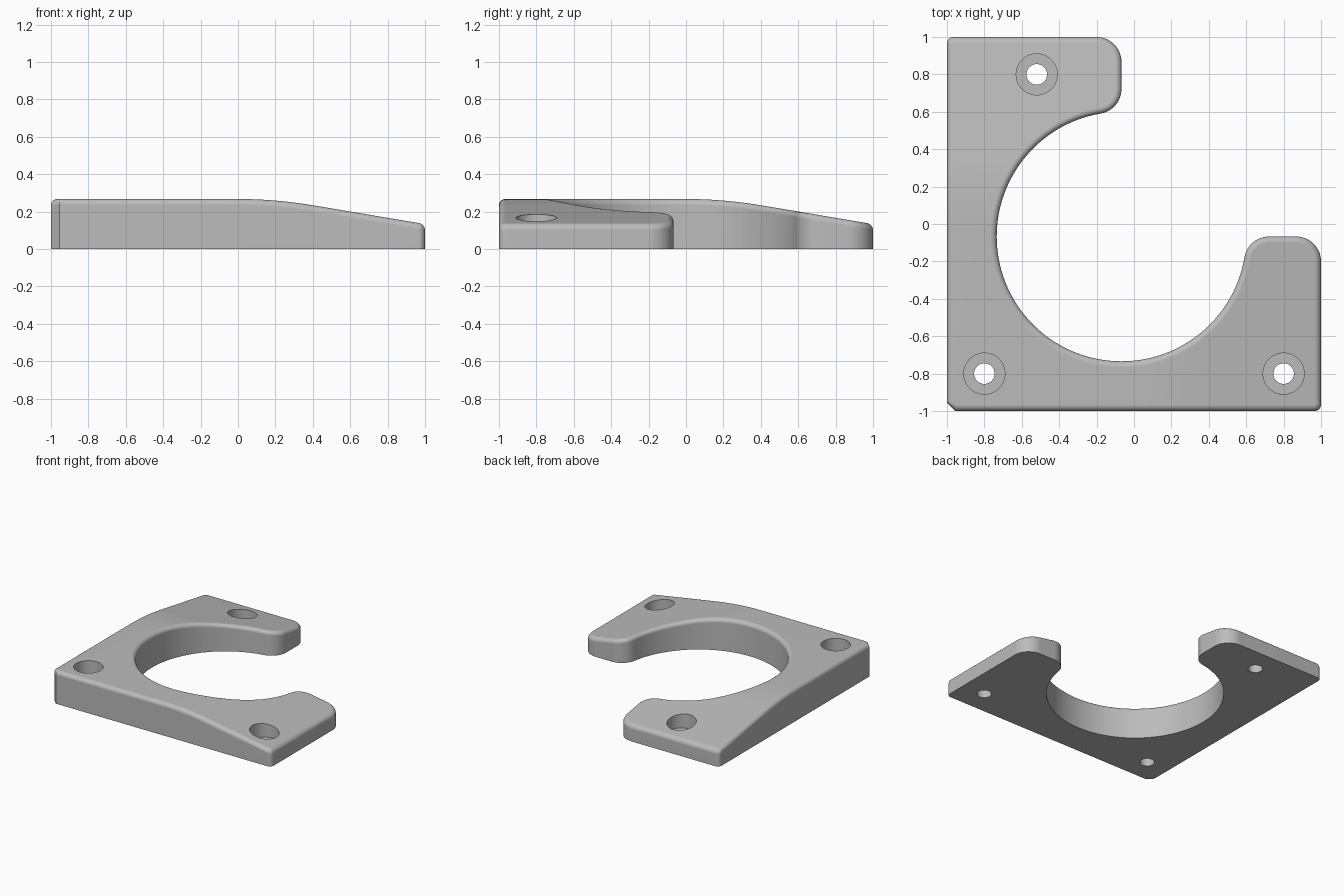
import bpy
import bmesh
from math import sin, cos, pi, atan2, hypot, sqrt, radians
from mathutils import Vector

cube = bpy.data.objects.get("Cube")
if cube:
    bpy.data.objects.remove(cube, do_unlink=True)

HEIGHT = 0.267      # thick corner
FILLET = 0.033      # rounded top edge
CENTRE = -0.067     # centre of the round cutout, and where both arms end
RADIUS = 0.667      # round cutout
TIP = 0.133         # rounding of the arm tips
CORNER = 0.035      # rounding of the outer corners
CHAMFER = 0.045
BLEND = 0.4         # length of the curve between flat top and slope
SLOPE = (HEIGHT - 0.133) / (1 - BLEND / 2)

grey = bpy.data.materials.new("plain grey")
grey.use_nodes = True
colour = (0.5, 0.5, 0.5, 1)
grey.diffuse_color = colour
grey.node_tree.nodes["Principled BSDF"].inputs["Base Color"].default_value = colour


def arc(x, y, r, start, end, steps):
    return [Vector((x + r * cos(a), y + r * sin(a)))
            for a in (start + (end - start) * i / steps for i in range(steps + 1))]


def drop(t):
    """How far the top has sunk at distance t along an arm."""
    if t <= 0:
        return 0
    return SLOPE * t * t / (2 * BLEND) if t < BLEND else SLOPE * (t - BLEND / 2)


def make_outline():
    """Counter-clockwise outline; the second arm mirrors the first across x = y."""
    reach = sqrt((RADIUS + TIP) ** 2 - TIP ** 2)
    meet = atan2(TIP, reach)
    arm = arc(1 - CORNER, CORNER - 1, CORNER, -pi / 2, 0, 6)
    arm += arc(1 - TIP, CENTRE - TIP, TIP, 0, pi / 2, 12)
    arm += arc(CENTRE + reach, CENTRE - TIP, TIP, pi / 2, pi - meet, 12)
    cutout = arc(CENTRE, CENTRE, RADIUS, -meet, -pi * 1.5 + meet, 96)[1:-1]
    mirrored = [p.yx for p in reversed(arm)]
    return [Vector((CHAMFER - 1, -1))] + arm + cutout + mirrored + [Vector((-1, CHAMFER - 1))]


def inset(points, distance):
    """Move the outline inward with mitred corners."""
    result = []
    for i, p in enumerate(points):
        a = (p - points[i - 1]).normalized()
        b = (points[(i + 1) % len(points)] - p).normalized()
        na, nb = Vector((-a.y, a.x)), Vector((-b.y, b.x))
        result.append(p + (na + nb) * distance / (1 + na.dot(nb)))
    return result


def make_object(name, bm):
    bmesh.ops.recalc_face_normals(bm, faces=bm.faces)
    mesh = bpy.data.meshes.new(name)
    bm.to_mesh(mesh)
    bm.free()
    obj = bpy.data.objects.new(name, mesh)
    bpy.context.collection.objects.link(obj)
    return obj


def loft(rings):
    """Closed solid through rings of 3D points."""
    bm = bmesh.new()
    loops = [[bm.verts.new(p) for p in ring] for ring in rings]
    for low, high in zip(loops, loops[1:]):
        for i in range(len(low)):
            bm.faces.new((low[i - 1], low[i], high[i], high[i - 1]))
    bm.faces.new(loops[0][::-1])
    bm.faces.new(loops[-1])
    return bm


# Plate with rounded top edge
outline = make_outline()
rings = [[(p.x, p.y, 0) for p in outline]]
for i in range(7):
    a = pi / 2 * i / 6
    z = HEIGHT - FILLET + FILLET * sin(a)
    rings.append([(p.x, p.y, z) for p in inset(outline, FILLET * (1 - cos(a)))])
bm = loft(rings)

# Sink the top along both arms
for axis in (Vector((1, 0, 0)), Vector((0, 1, 0))):
    for i in range(13):
        bmesh.ops.bisect_plane(bm, geom=bm.verts[:] + bm.edges[:] + bm.faces[:],
                               plane_co=axis * BLEND * i / 12, plane_no=axis, dist=1e-5)
for v in bm.verts:
    if v.co.z > 0.01:
        v.co.z -= max(drop(v.co.x), drop(v.co.y))
plate = make_object("mounting_plate", bm)
plate.data.materials.append(grey)

# Stepped screw holes
bpy.context.view_layer.objects.active = plate
plate.select_set(True)
for x, y in ((-0.8, -0.8), (0.8, -0.8), (-0.52, 0.8)):
    steps = ((0.055, -0.1), (0.055, 0.067), (0.11, 0.067), (0.11, 0.5))
    cutter = make_object("screw_hole_cutter", loft(
        [[(p.x, p.y, z) for p in arc(x, y, r, 0, 2 * pi, 48)[:-1]] for r, z in steps]))
    cutter.data.materials.append(grey)
    cutter.hide_render = True
    cut = plate.modifiers.new("screw hole", "BOOLEAN")
    cut.operation = "DIFFERENCE"
    cut.solver = "EXACT"
    cut.object = cutter
    bpy.ops.object.modifier_apply(modifier=cut.name)
    bpy.data.objects.remove(cutter, do_unlink=True)

# Smooth rounded edges, crisp corners
bpy.ops.object.shade_smooth_by_angle(angle=radians(30))
weighted = plate.modifiers.new("even shading", "WEIGHTED_NORMAL")
weighted.keep_sharp = True
